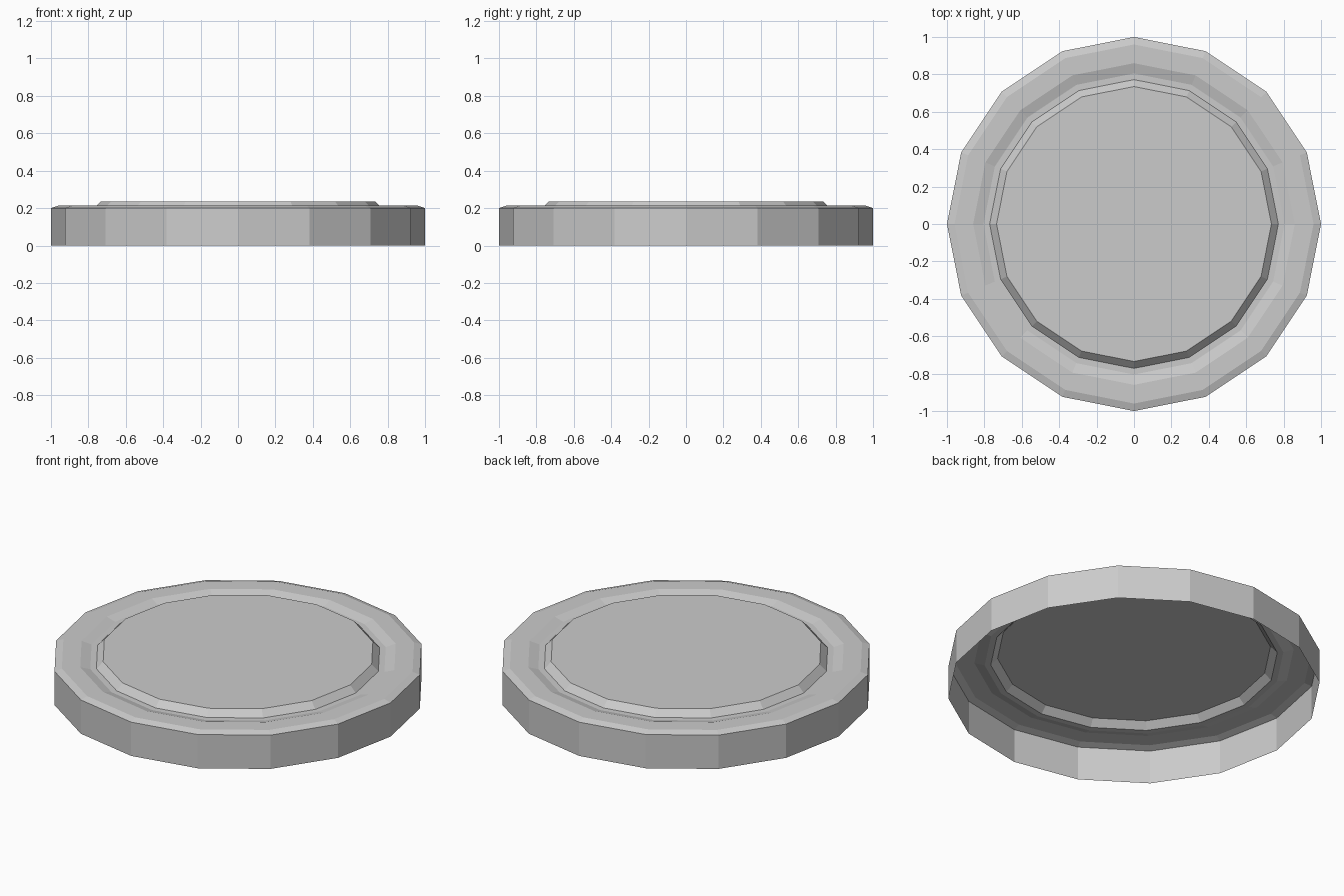
import bpy
import bmesh
from math import cos, sin, tau

old = bpy.data.objects.get("Cube")
if old:
    bpy.data.objects.remove(old, do_unlink=True)

SIDES = 16

grey = bpy.data.materials.new("light grey")
grey.use_nodes = True
colour = (0.6, 0.6, 0.6, 1)
grey.diffuse_color = colour
grey.node_tree.nodes["Principled BSDF"].inputs["Base Color"].default_value = colour


def turned_shell(name, profile, capped=False):
    """Open sheet turned around z from (radius, height) points, outside to inside."""
    bm = bmesh.new()
    rings = [[bm.verts.new((r * cos(tau * i / SIDES), r * sin(tau * i / SIDES), z))
              for i in range(SIDES)] for r, z in profile]
    for low, high in zip(rings, rings[1:]):
        for i in range(SIDES):
            j = (i + 1) % SIDES
            bm.faces.new((low[i], low[j], high[j], high[i]))
    if capped:
        bm.faces.new(rings[-1])
    mesh = bpy.data.meshes.new(name)
    bm.to_mesh(mesh)
    bm.free()
    mesh.materials.append(grey)
    obj = bpy.data.objects.new(name, mesh)
    bpy.context.collection.objects.link(obj)
    return obj


# Hollow lid, open underneath: skirt, bevelled rim, shallow groove, raised disc
turned_shell("lid", [
    (1.0, 0.0),
    (1.0, 0.2),
    (0.96, 0.213),
    (0.86, 0.213),
    (0.805, 0.197),
    (0.772, 0.197),
    (0.735, 0.235),
], capped=True)
